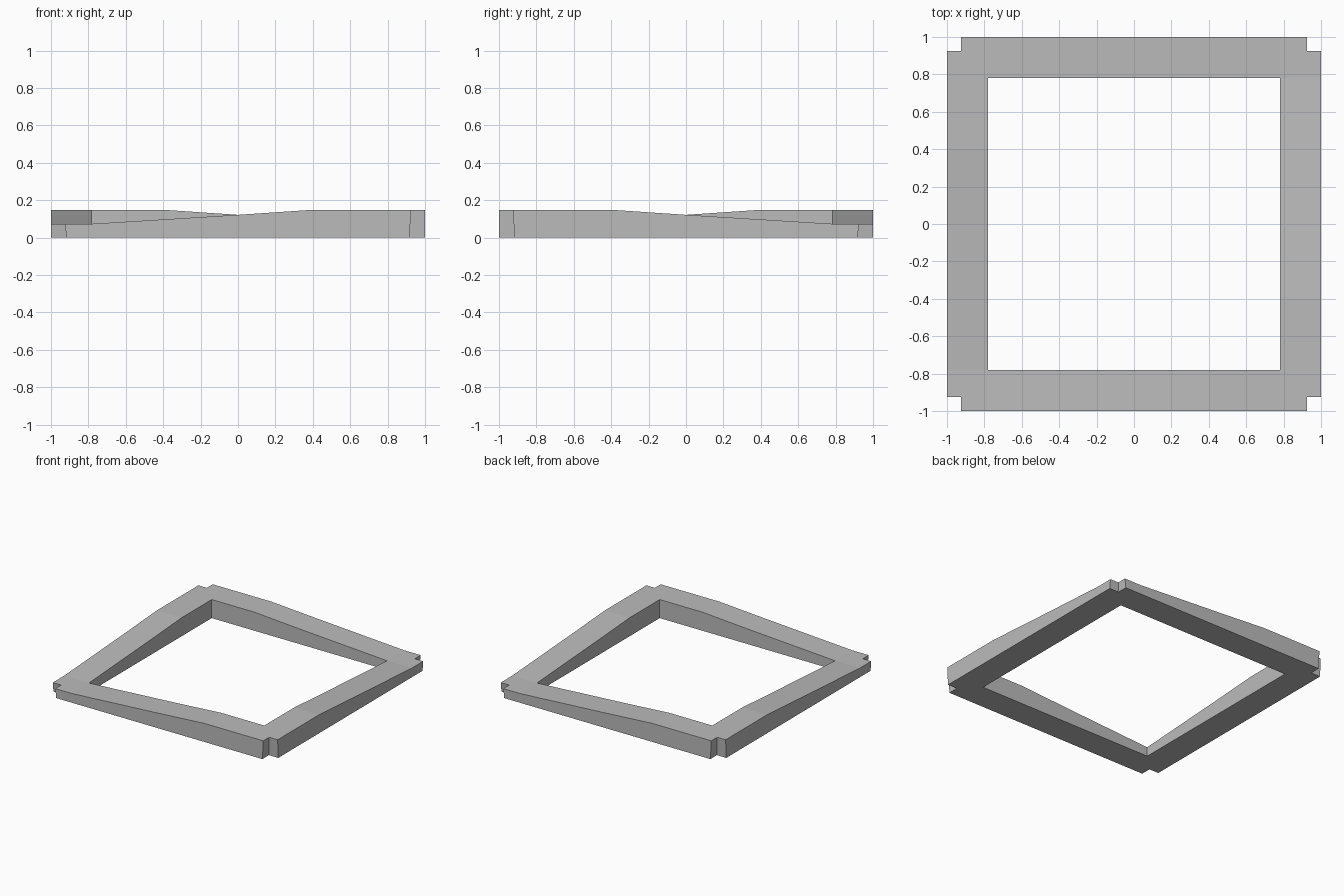
import bpy, bmesh
from mathutils import Matrix

cube = bpy.data.objects.get("Cube")
if cube:
    bpy.data.objects.remove(cube)

OUTER, INNER = 1.0, 0.78
NOTCH_TOP, NOTCH_BOTTOM = 0.925, 0.917
LOW, MID, HIGH = 0.074, 0.122, 0.149

grey = bpy.data.materials.new("plain_grey")
grey.use_nodes = True
colour = (0.5, 0.5, 0.5, 1)
grey.diffuse_color = colour
grey.node_tree.nodes["Principled BSDF"].inputs["Base Color"].default_value = colour

bm = bmesh.new()


def face(points, turn):
    bm.faces.new([bm.verts.new(turn @ Matrix.Translation(p).translation) for p in points])


def prism(bottom, top, open_sides, turn):
    """Close a solid between two outlines, leaving out the joining sides."""
    face(bottom[::-1], turn)
    face(top, turn)
    n = len(bottom)
    for i in range(n):
        if i not in open_sides:
            j = (i + 1) % n
            face([bottom[i], bottom[j], top[j], top[i]], turn)


def corner(n, z):
    """Square corner with a small square notch cut from its tip."""
    a, b = INNER, OUTER
    plan = [(a, -a), (a, -b), (n, -b), (n, -n), (b, -n), (b, -a)]
    return [(x, y, z) for x, y in plan]


# Each quarter turn adds one sloping rail and the corner at its end
for k in range(4):
    turn = Matrix.Rotation(k * 1.5707963268, 4, "Z")
    s = 1 if k % 2 == 0 else -1
    rail = sorted([(-INNER * s, LOW), (0, MID), (0.4 * s, HIGH), (INNER * s, HIGH)])
    for (x0, z0), (x1, z1) in zip(rail, rail[1:]):
        plan = [(x0, -OUTER), (x1, -OUTER), (x1, -INNER), (x0, -INNER)]
        prism([(x, y, 0) for x, y in plan],
              [(x, y, z) for (x, y), z in zip(plan, (z0, z1, z1, z0))],
              (1, 3), turn)
    prism(corner(NOTCH_BOTTOM, 0), corner(NOTCH_TOP, HIGH if s > 0 else LOW), (0, 5), turn)

bmesh.ops.remove_doubles(bm, verts=bm.verts, dist=0.0005)
bmesh.ops.recalc_face_normals(bm, faces=bm.faces)

mesh = bpy.data.meshes.new("sloped_square_frame")
bm.to_mesh(mesh)
bm.free()
mesh.materials.append(grey)
frame = bpy.data.objects.new("sloped_square_frame", mesh)
bpy.context.collection.objects.link(frame)
